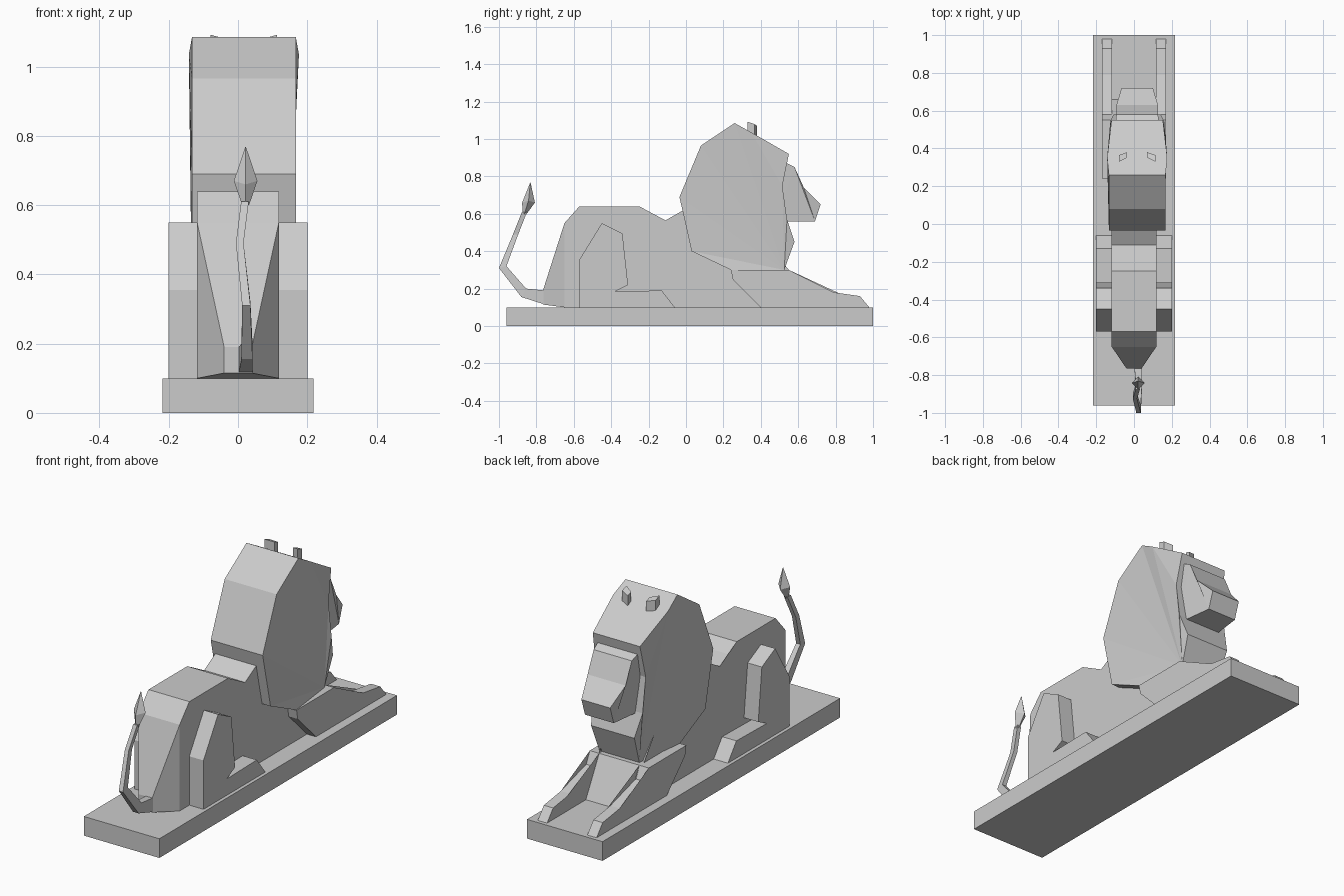
import bpy, bmesh


def make(name, rings, faces=None):
    """Loft equal-length rings of points into a closed flat-shaded solid."""
    bm = bmesh.new()
    vs = [[bm.verts.new(p) for p in r] for r in rings]
    n = len(rings[0])
    for a, b in zip(vs, vs[1:]):
        for i in range(n):
            j = (i + 1) % n
            bm.faces.new((a[i], a[j], b[j], b[i]))
    caps = [bm.faces.new(vs[0][::-1]), bm.faces.new(vs[-1])]
    bmesh.ops.triangulate(bm, faces=caps)
    bmesh.ops.recalc_face_normals(bm, faces=bm.faces)
    me = bpy.data.meshes.new(name)
    bm.to_mesh(me)
    bm.free()
    ob = bpy.data.objects.new(name, me)
    bpy.context.collection.objects.link(ob)
    return ob


def prism(name, prof, x0, x1):
    """Side profile (y, z) extruded across x."""
    return make(name, [[(x, y, z) for y, z in prof] for x in (x0, x1)])


def shaped(name, prof, cx):
    """Side profile (y, z, half width) spread around cx."""
    return make(name, [[(cx + s * w, y, z) for y, z, w in prof] for s in (-1, 1)])


# plinth
prism("plinth", [(-0.96, 0), (1, 0), (1, 0.1), (-0.96, 0.1)], -0.218, 0.218)

# body with chest
prism("body", [(-0.65, 0.1), (-0.65, 0.55), (-0.57, 0.64), (-0.25, 0.64), (-0.2, 0.59),
               (-0.11, 0.565), (0.04, 0.65), (0.3, 0.6), (0.5, 0.3), (0.55, 0.3),
               (0.66, 0.1)], -0.118, 0.118)

# tapered rump
shaped("rump", [(-0.65, 0.1, 0.118), (-0.65, 0.55, 0.118),
                (-0.765, 0.19, 0.04), (-0.765, 0.115, 0.04)], 0)

# legs, one per side
hind = [(-0.57, 0.1), (-0.57, 0.355), (-0.45, 0.55), (-0.34, 0.495), (-0.31, 0.22),
        (-0.38, 0.185), (-0.13, 0.19), (-0.06, 0.1)]
fore = [(0.4, 0.1), (0.25, 0.25), (0.24, 0.3), (0.55, 0.3), (0.58, 0.24),
        (0.79, 0.18), (0.93, 0.16), (0.98, 0.1)]
for s, side in ((-1, "left"), (1, "right")):
    prism("hind_leg_" + side, hind, s * 0.117, s * 0.2)
    prism("fore_leg_" + side, fore, s * 0.116, s * 0.17)

# mane
CX = 0.017
shaped("mane", [(-0.035, 0.69, 0.15), (0.08, 0.965, 0.15), (0.26, 1.085, 0.15),
                (0.35, 1.035, 0.159), (0.55, 0.92, 0.136), (0.515, 0.75, 0.145),
                (0.54, 0.57, 0.145), (0.58, 0.45, 0.125), (0.525, 0.3, 0.115),
                (0.24, 0.3, 0.15), (0.03, 0.4, 0.15)], CX)

# face
shaped("face", [(0.48, 0.87, 0.12), (0.54, 0.87, 0.115), (0.58, 0.85, 0.11),
                (0.63, 0.74, 0.11), (0.72, 0.65, 0.083), (0.69, 0.56, 0.083),
                (0.48, 0.56, 0.11)], CX)

# ears
plan = [(0.053, 0.38, 1.07), (0.053, 0.352, 1.08), (0.096, 0.33, 1.092), (0.096, 0.365, 1.08)]
for s, side in ((-1, "left"), (1, "right")):
    make("ear_" + side, [[(CX + s * x, y, z - d) for x, y, z in plan] for d in (0.1, 0)])

# tail: quad sections (x centre, half width, outer y z, inner y z)
sections = [(0.022, 0.02, -0.755, 0.115, -0.755, 0.19),
            (0.026, 0.016, -0.88, 0.155, -0.855, 0.2),
            (0.024, 0.012, -1.0, 0.31, -0.96, 0.32),
            (0.005, 0.011, -0.925, 0.49, -0.897, 0.49),
            (0.02, 0.011, -0.877, 0.61, -0.85, 0.61)]
make("tail", [[(x - w, yo, zo), (x + w, yo, zo), (x + w, yi, zi), (x - w, yi, zi)]
              for x, w, yo, zo, yi, zi in sections])

# tail tuft
tuft = [(-0.864, 0.6, 0.01), (-0.842, 0.67, 0.034), (-0.832, 0.768, 0.001)]
make("tail_tuft", [[(0.022 - r, y, z), (0.022, y - r, z - r * 0.3),
                    (0.022 + r, y, z), (0.022, y + r, z - r * 0.3)] for y, z, r in tuft])
